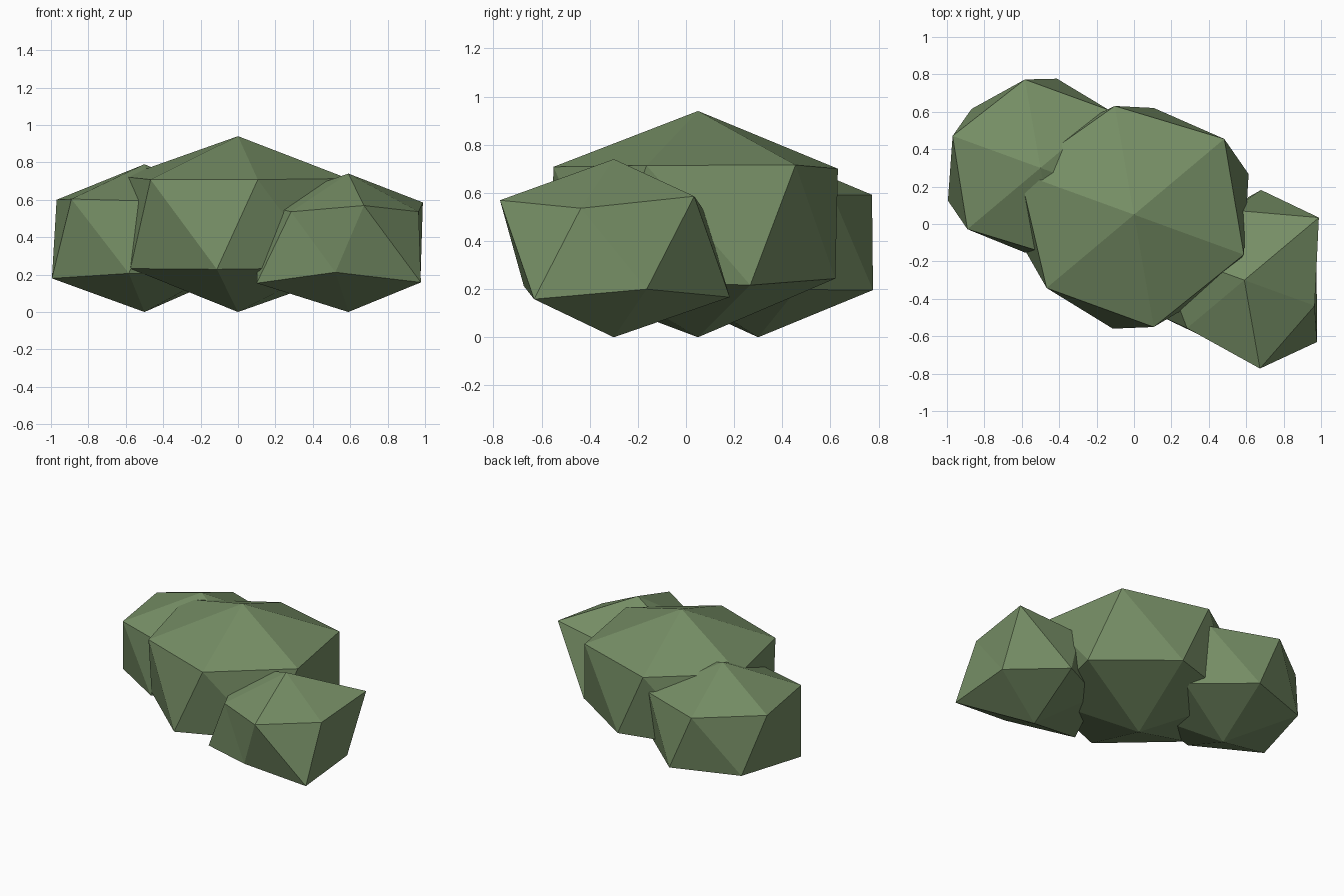
import bpy
import bmesh
from math import cos, sin, radians

cube = bpy.data.objects.get("Cube")
if cube:
    bpy.data.objects.remove(cube, do_unlink=True)

# Foliage colour
green = bpy.data.materials.new("moss_green")
colour = (0.18, 0.27, 0.13, 1.0)
green.use_nodes = True
green.diffuse_color = colour
green.node_tree.nodes["Principled BSDF"].inputs["Base Color"].default_value = colour

SIDES = 6


def clump(name, centre, height, rise, upper, lower):
    """Six-sided faceted ball: two twisted rings closed by a top and bottom point.
    upper and lower are ring radii, one per side; rise is ring height per radius."""
    bm = bmesh.new()
    x, y = centre
    mid = height / 2

    def ring(radii, start, sign):
        verts = []
        for i, r in enumerate(radii):
            a = radians(start + i * 360 / SIDES)
            verts.append(bm.verts.new((x + r * cos(a), y + r * sin(a), mid + sign * rise * r)))
        return verts

    up = ring(upper, 40, 1)
    low = ring(lower, 19.5, -1)
    top = bm.verts.new((x, y, height))
    bottom = bm.verts.new((x, y, 0))
    for i in range(SIDES):
        j = (i + 1) % SIDES
        bm.faces.new((top, up[i], up[j]))
        bm.faces.new((up[i], low[i], low[j]))
        bm.faces.new((up[i], low[j], up[j]))
        bm.faces.new((bottom, low[j], low[i]))
    bmesh.ops.recalc_face_normals(bm, faces=bm.faces)
    mesh = bpy.data.meshes.new(name)
    bm.to_mesh(mesh)
    bm.free()
    mesh.materials.append(green)
    obj = bpy.data.objects.new(name, mesh)
    bpy.context.collection.objects.link(obj)
    return obj


# Large middle clump
clump("middle_clump", (0, 0.05), 0.94, 0.39,
      (0.63, 0.59, 0.65, 0.61, 0.61, 0.625),
      (0.65, 0.58, 0.62, 0.61, 0.62, 0.6))

# Back right clump
clump("back_right_clump", (-0.5, 0.3), 0.79, 0.41,
      (0.48, 0.48, 0.5, 0.51, 0.48, 0.49),
      (0.48, 0.485, 0.485, 0.525, 0.46, 0.48))

# Front left clump, with long and short sides alternating
clump("front_left_clump", (0.59, -0.3), 0.74, 0.415,
      (0.52, 0.38, 0.5, 0.4, 0.48, 0.4),
      (0.41, 0.49, 0.4, 0.52, 0.38, 0.51))
